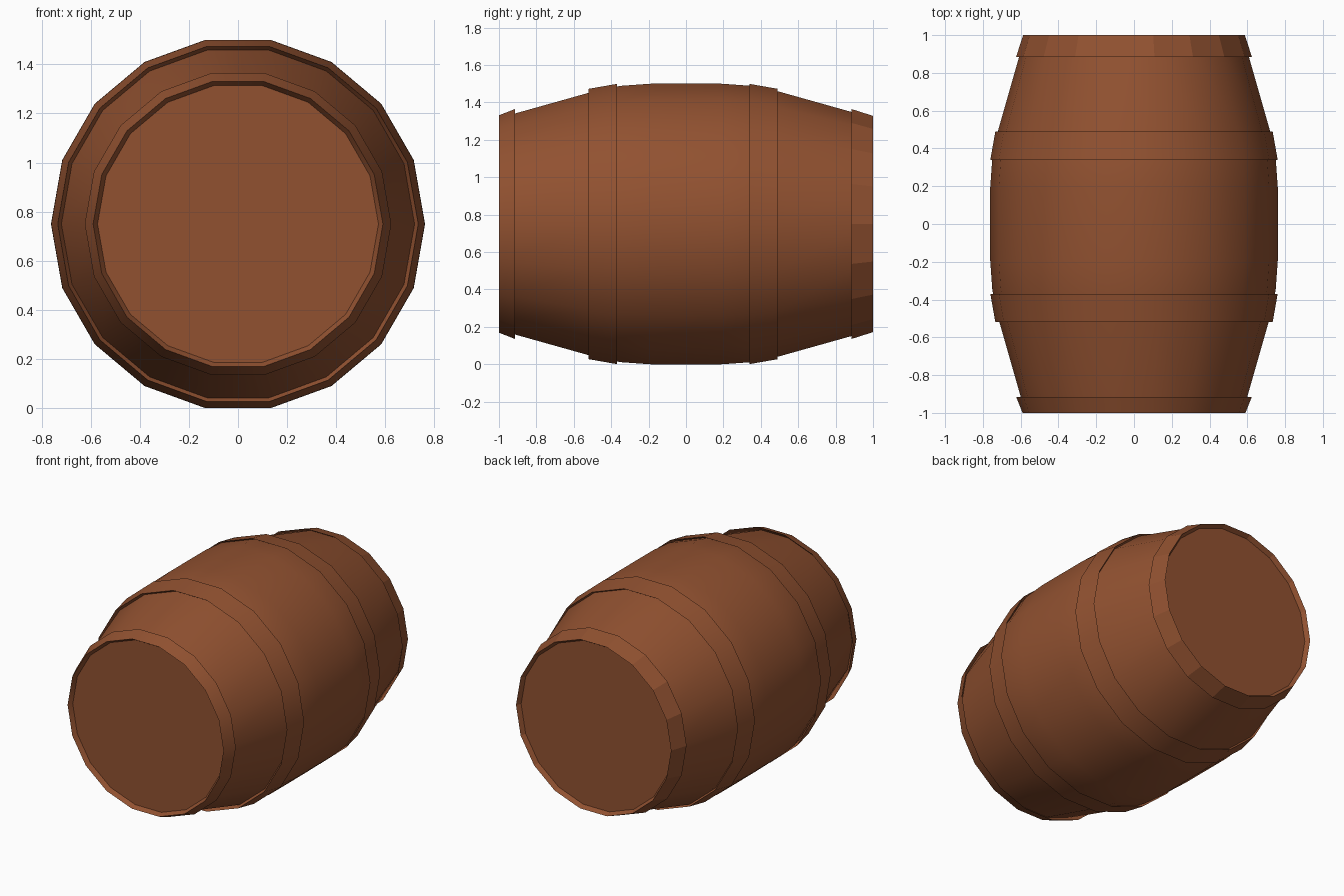
import bpy, bmesh, math

if "Cube" in bpy.data.objects:
    bpy.data.objects.remove(bpy.data.objects["Cube"])

SIDES = 18
CENTRE_Z = 0.75

wood = bpy.data.materials.new("brown_wood")
wood.diffuse_color = (0.285, 0.083, 0.030, 1)
wood.use_nodes = True
wood.node_tree.nodes["Principled BSDF"].inputs["Base Color"].default_value = wood.diffuse_color


def lathe(name, profile, closed=False, smooth=True):
    """Spin (y, radius) points around the barrel's lengthwise axis."""
    bm = bmesh.new()
    rings = []
    for y, r in profile:
        ring = []
        for i in range(SIDES):
            a = 2 * math.pi * i / SIDES
            ring.append(bm.verts.new((r * math.cos(a), y, CENTRE_Z + r * math.sin(a))))
        rings.append(ring)
    pairs = list(zip(rings, rings[1:]))
    if closed:
        pairs.append((rings[-1], rings[0]))
    for a, b in pairs:
        for i in range(SIDES):
            j = (i + 1) % SIDES
            bm.faces.new((a[i], a[j], b[j], b[i]))
    if not closed:
        bm.faces.new(rings[0])
        bm.faces.new(rings[-1])
    bmesh.ops.recalc_face_normals(bm, faces=bm.faces)
    mesh = bpy.data.meshes.new(name)
    bm.to_mesh(mesh)
    bm.free()
    mesh.materials.append(wood)
    obj = bpy.data.objects.new(name, mesh)
    bpy.context.collection.objects.link(obj)
    if smooth:
        bpy.ops.object.select_all(action='DESELECT')
        obj.select_set(True)
        bpy.context.view_layer.objects.active = obj
        bpy.ops.object.shade_smooth_by_angle(angle=math.radians(30))
    return obj


def hoop(name, y0, r0, y1, r1, smooth=True):
    """Tapered band whose undercut edges slope in to just below the staves."""
    inset = 0.03
    lathe(name, [(y0, r0), (y1, r1), (y1 - inset, r1 - 0.018), (y0 + inset, r0 - 0.018)],
          closed=True, smooth=smooth)


# Bulging body whose flat ends sit slightly inside the rims
half = [(0.97, 0.584), (0.50, 0.718), (0.35, 0.750), (0.19, 0.7615)]
lathe("barrel_body", [(-y, r) for y, r in half] + half[::-1])

# Hoops around the belly and at the rims
hoop("front_belly_hoop", -0.52, 0.734, -0.37, 0.7605)
hoop("back_belly_hoop", 0.34, 0.7605, 0.49, 0.734)
hoop("front_rim_hoop", -1.0, 0.590, -0.915, 0.624)
hoop("back_rim_hoop", 0.885, 0.624, 1.0, 0.587, smooth=False)
